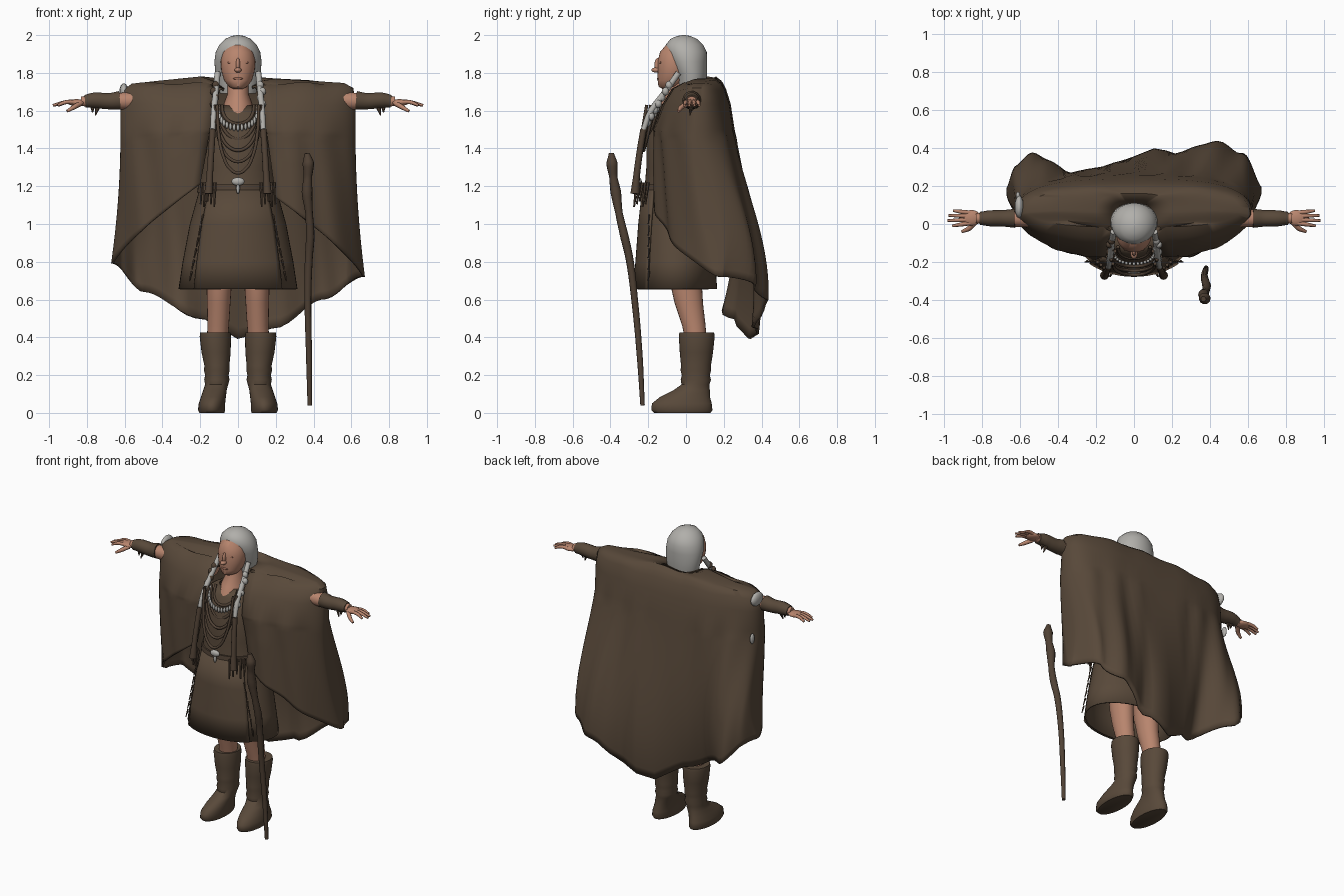
import bpy, bmesh, math
from math import sin, cos, pi, radians
from mathutils import Vector

if "Cube" in bpy.data.objects:
    bpy.data.objects.remove(bpy.data.objects["Cube"])


def material(name, rgb):
    m = bpy.data.materials.new(name)
    m.use_nodes = True
    m.diffuse_color = (*rgb, 1)
    m.node_tree.nodes["Principled BSDF"].inputs["Base Color"].default_value = (*rgb, 1)
    return m


CLOTH = material("brown_cloth", (0.098, 0.066, 0.042))
DARK = material("dark_leather", (0.08, 0.053, 0.035))
SKIN = material("skin", (0.48, 0.235, 0.155))
LIP = material("shaded_skin", (0.36, 0.16, 0.105))
GREY = material("grey_hair", (0.44, 0.43, 0.405))


def finish(obj, mat, angle=50):
    bpy.context.collection.objects.link(obj)
    obj.data.materials.clear()
    obj.data.materials.append(mat)
    bpy.ops.object.select_all(action='DESELECT')
    obj.select_set(True)
    bpy.context.view_layer.objects.active = obj
    bpy.ops.object.shade_smooth_by_angle(angle=radians(angle))
    return obj


def grid_object(name, rows, mat, closed=False, caps=False, thick=0):
    """Skin a list of equally long point rows."""
    bm = bmesh.new()
    vs = [[bm.verts.new(p) for p in row] for row in rows]
    n = len(rows[0])
    for a, b in zip(vs, vs[1:]):
        for i in range(n if closed else n - 1):
            j = (i + 1) % n
            bm.faces.new((a[i], a[j], b[j], b[i]))
    if caps:
        bm.faces.new(vs[0])
        bm.faces.new(vs[-1])
    bmesh.ops.recalc_face_normals(bm, faces=bm.faces)
    me = bpy.data.meshes.new(name)
    bm.to_mesh(me)
    bm.free()
    obj = finish(bpy.data.objects.new(name, me), mat)
    if thick:
        mod = obj.modifiers.new("thickness", 'SOLIDIFY')
        mod.thickness = thick
        mod.offset = 0


def loft(name, rings, mat, n=32, arc=None, caps=True, thick=0):
    """Stack ellipses (x, y, z, rx, ry); arc keeps only part of the front."""
    if arc:
        angles = [-arc + 2 * arc * i / n for i in range(n + 1)]
    else:
        angles = [2 * pi * i / n for i in range(n)]
    rows = [[(x + rx * sin(a), y - ry * cos(a), z) for a in angles] for x, y, z, rx, ry in rings]
    grid_object(name, rows, mat, not arc, caps and not arc, thick)


def tube(name, points, radii, mat, sides=3):
    cu = bpy.data.curves.new(name, 'CURVE')
    cu.dimensions = '3D'
    cu.bevel_depth = 1
    cu.bevel_resolution = sides
    cu.use_fill_caps = True
    cu.resolution_u = 5
    sp = cu.splines.new('BEZIER')
    sp.bezier_points.add(len(points) - 1)
    for k, (bp, p) in enumerate(zip(sp.bezier_points, points)):
        bp.co = p
        bp.radius = radii[k] if isinstance(radii, (list, tuple)) else radii
        bp.handle_left_type = bp.handle_right_type = 'AUTO'
    tmp = bpy.data.objects.new(name + "_path", cu)
    bpy.context.collection.objects.link(tmp)
    bpy.context.view_layer.update()
    me = bpy.data.meshes.new_from_object(tmp.evaluated_get(bpy.context.evaluated_depsgraph_get()))
    bpy.data.objects.remove(tmp)
    finish(bpy.data.objects.new(name, me), mat)


def blobs(name, items, mat, seg=12):
    """Several scaled spheres in one mesh: (centre, radii)."""
    bm = bmesh.new()
    for c, r in items:
        new = bmesh.ops.create_uvsphere(bm, u_segments=seg, v_segments=seg * 2 // 3, radius=1)["verts"]
        for v in new:
            v.co = Vector(c) + Vector(v.co[k] * r[k] for k in range(3))
    me = bpy.data.meshes.new(name)
    bm.to_mesh(me)
    bm.free()
    finish(bpy.data.objects.new(name, me), mat, 80)


def ease(t, table):
    """Smooth interpolation through (t, value) pairs."""
    if t <= table[0][0]:
        return table[0][1]
    for (a, va), (b, vb) in zip(table, table[1:]):
        if t <= b:
            k = (t - a) / (b - a)
            return va + (vb - va) * k * k * (3 - 2 * k)
    return table[-1][1]


# Cape: open at the front, spread over the arms, falling in folds at the back
HEM_Z = [(-.66, .79), (-.5, .64), (-.2, .5), (.02, .39), (.2, .45), (.45, .6), (.66, .72)]
HEM_Y = [(-.67, .19), (-.62, .3), (-.53, .365), (-.3, .2), (-.1, .28), (.1, .38), (.23, .36),
         (.42, .43), (.57, .37), (.67, .19)]
# z, half width, centre y, front depth, back depth, opening
SHOULDER = [(1.745, .10, .04, .10, .07, .075), (1.768, .20, .06, .11, .1, .09),
            (1.75, .42, .07, .09, .11, .10), (1.738, .56, .06, .08, .13, .11),
            (1.71, .605, .05, .12, .155, .12), (1.63, .615, .05, .17, .18, .13),
            (1.5, .615, .05, .22, .2, .15)]
HANG = 20
COLS = 96


def cape_point(row, f, a):
    z, X, yc, yf, yb, opening = row
    X += .05 * f * f
    yc += .12 * f * f
    yf += .12 * f * f
    opening += .05 * f
    side, b = (1 if a >= 0 else -1), abs(a)
    end = math.acos(min(1, (opening / X) ** (1 / .65)))
    th = pi / 2 - b * (pi / 2 + end)
    x = side * X * max(cos(th), 0) ** .65
    s = sin(th)
    if s > 0:
        y = yc + (yb + .1 * f) * s ** .8
        hem = ease(x, HEM_Z)
        y += (ease(x, HEM_Y) - y) * f ** 1.2
    else:
        y = yc - yf * (-s) ** 1.4
        k = min(1, (X - abs(x)) / (X - opening))
        hem = ease(side * X, HEM_Z) + .42 * k ** .8
        y -= .012 * sin(abs(x) * 26) * min(1, f * 3) * k
        if f == 0 and X < .5:
            z -= .05 * s * s
    z += (hem - z) * f
    # soft bumps along the shoulders, long folds lower down
    z += .006 * sin(x * 23) * (f == 0)
    return x, y + .007 * sin(x * 37 + z * 5) * (f > 0), z


cape_rows = [(r, 0) for r in SHOULDER] + [(SHOULDER[-1], k / HANG) for k in range(1, HANG + 1)]
grid_object("cape", [[cape_point(r, f, -1 + 2 * i / COLS) for i in range(COLS + 1)]
                     for r, f in cape_rows], CLOTH, thick=.014)
blobs("fur_trim", [((-.604, .09, 1.7), (.024, .06, .045)), ((-.61, .15, 1.45), (.012, .02, .035))], GREY)

# Dress, apron and belt
dress = [(0, -.05, .655, .31, .21), (0, -.05, .8, .288, .2), (0, -.045, 1.0, .25, .19),
         (0, -.04, 1.18, .2, .175), (0, -.04, 1.3, .19, .165), (0, -.035, 1.45, .2, .17),
         (0, -.02, 1.58, .17, .14), (0, -.025, 1.625, .1, .1)]
loft("dress", dress, CLOTH, 48, caps=False, thick=.01)
loft("apron", [(x, y, z, rx + .012, ry + .012) for x, y, z, rx, ry in dress[:4]], CLOTH, 20,
     arc=radians(46), thick=.012)
loft("belt", [(0, -.04, 1.17, .212, .188), (0, -.04, 1.205, .206, .184)], DARK, 48, thick=.012)

# Neck and head
loft("neck", [(0, -.04, 1.58, .085, .125), (0, -.035, 1.64, .075, .1),
              (0, -.03, 1.69, .056, .07), (0, -.03, 1.8, .055, .06)], SKIN, 24)
loft("face", [(0, -.085, 1.715, .025, .04), (0, -.08, 1.728, .05, .066), (0, -.07, 1.76, .074, .08),
              (0, -.062, 1.81, .088, .088), (0, -.058, 1.86, .092, .092), (0, -.05, 1.91, .082, .088),
              (0, -.03, 1.955, .055, .07)], SKIN, 32)
blobs("nose", [((0, -.156, 1.815), (.019, .028, .014)), ((0, -.146, 1.84), (.012, .022, .04))], SKIN)
blobs("eye_sockets", [((s * .036, -.134, 1.855), (.02, .007, .008)) for s in (-1, 1)], LIP)
blobs("lips", [((0, -.146, 1.77), (.026, .008, .007))], LIP)
loft("hair", [(0, .03, 1.69, .095, .07), (0, .03, 1.75, .112, .078), (0, .026, 1.8, .12, .086),
              (0, .01, 1.86, .125, .102), (0, .002, 1.91, .118, .108), (0, -.008, 1.95, .098, .098),
              (0, -.012, 1.98, .067, .07), (0, -.012, 1.995, .034, .036), (0, -.012, 2.0, .008, .008)], GREY, 40)


# Necklaces and pendants
def swag(half, top, drop, y0, n):
    pts = []
    for i in range(n + 1):
        t = -1 + 2 * i / n
        pts.append((half * sin(t * pi / 2), y0 - .06 * (1 - t * t), top - drop * (1 - t * t)))
    return pts


for k, (half, drop) in enumerate([(.085, .1), (.1, .18), (.115, .24), (.12, .3), (.11, .36)]):
    tube("necklace_%d" % k, swag(half, 1.63, drop, -.12 - .022 * k, 8), .009, DARK, 2)
blobs("bead_collar", [(p, (.009, .01, .02)) for p in swag(.105, 1.61, .1, -.15, 16)], GREY, 8)
blobs("pendant", [((0, -.25, 1.225), (.035, .016, .022)), ((0, -.25, 1.19), (.01, .01, .03))], GREY)

for side, word in ((1, "left"), (-1, "right")):
    def P(x, y, z):
        return (side * x, y, z)

    # Braids with wrapped ends
    braid = [P(.108, -.04, 1.8), P(.118, -.11, 1.7), P(.128, -.19, 1.59), P(.134, -.225, 1.5)]
    tube("braid_" + word, braid, [.016, .016, .016, .014], GREY)
    tube("braid_wrap_" + word, [braid[-1], P(.142, -.245, 1.38), P(.15, -.262, 1.25), P(.155, -.27, 1.16)],
         [.017, .017, .018, .024], DARK)
    blobs("braid_knots_" + word, [(P(.118 + .012 * (k % 2), -.09 - .019 * k, 1.735 - .033 * k),
                                   (.019, .019, .022)) for k in range(7)], GREY if side > 0 else DARK, 10)
    # Hanging fringe on belt, apron edge and cuff
    for k in range(5):
        x = .12 + .018 * k
        y = -.26 + .015 * k
        tube("tassel_%s_%d" % (word, k), [P(x, y, 1.22), P(x + .006, y - .015, 1.09 + .015 * (k % 3))],
             [.009, .005], DARK, 1)
    for k in range(6):
        z = 1.05 - .06 * k
        x = .185 + .012 * k
        tube("apron_fringe_%s_%d" % (word, k), [P(x, -.195, z), P(x + .012, -.2, z - .05)], [.006, .003], DARK, 1)
    for k in range(2):
        tube("cuff_fringe_%s_%d" % (word, k), [P(.74 + .03 * k, .03, 1.63), P(.755 + .015 * k, .02, 1.575 + .015 * k)],
             [.016, .003], DARK, 1)

    # Arm, cuff and hand
    tube("arm_" + word, [P(.2, .04, 1.66), P(.45, .035, 1.655), P(.65, .03, 1.65), P(.83, .03, 1.65)],
         [.06, .052, .044, .026], SKIN, 5)
    tube("cuff_" + word, [P(.625, .03, 1.655), P(.68, .03, 1.65), P(.76, .03, 1.655), P(.81, .03, 1.65)],
         [.05, .044, .042, .034], CLOTH, 5)
    blobs("palm_" + word, [(P(.855, .032, 1.643), (.05, .042, .018))], SKIN, 16)
    for k, (tip, spread) in enumerate([(.955, -.01), (.98, .018), (.975, .045), (.95, .07)]):
        base = .005 + .018 * k
        tube("finger_%s_%d" % (word, k), [P(.86, base, 1.645), P(.91, (base + spread) / 2, 1.645), P(tip, spread, 1.628)],
             [.012, .011, .007], SKIN, 2)
    tube("thumb_" + word, [P(.835, .01, 1.638), P(.87, -.025, 1.618), P(.905, -.04, 1.597)], [.015, .013, .008], SKIN, 2)

    # Leg and boot
    loft("leg_" + word, [(side * .11, .055, .36, .055, .055), (side * .105, .042, .46, .057, .062),
                         (side * .102, .015, .58, .062, .075), (side * .1, -.002, .7, .068, .085),
                         (side * .095, 0, .9, .08, .1)], SKIN, 24)
    loft("boot_" + word, [(side * .138, -.02, 0, .066, .15), (side * .14, -.022, .015, .072, .162),
                          (side * .138, -.022, .05, .07, .158), (side * .13, -.005, .085, .066, .132),
                          (side * .122, .03, .12, .062, .096), (side * .113, .05, .15, .061, .074),
                          (side * .112, .052, .175, .067, .08), (side * .112, .052, .2, .062, .074),
                          (side * .112, .052, .225, .068, .081), (side * .112, .053, .25, .066, .079),
                          (side * .116, .055, .32, .077, .088), (side * .12, .057, .405, .083, .095),
                          (side * .12, .057, .425, .08, .092)], CLOTH, 32)

# Walking staff with knots along the upper shaft
tube("staff", [(.365, -.395, 1.375), (.372, -.392, 1.32), (.37, -.385, 1.25), (.366, -.372, 1.17), (.376, -.355, 1.06),
               (.382, -.325, .93), (.375, -.3, .82), (.37, -.272, .6), (.376, -.245, .3), (.38, -.23, .04)],
     [.014, .031, .022, .029, .02, .023, .021, .018, .016, .012], DARK, 3)
